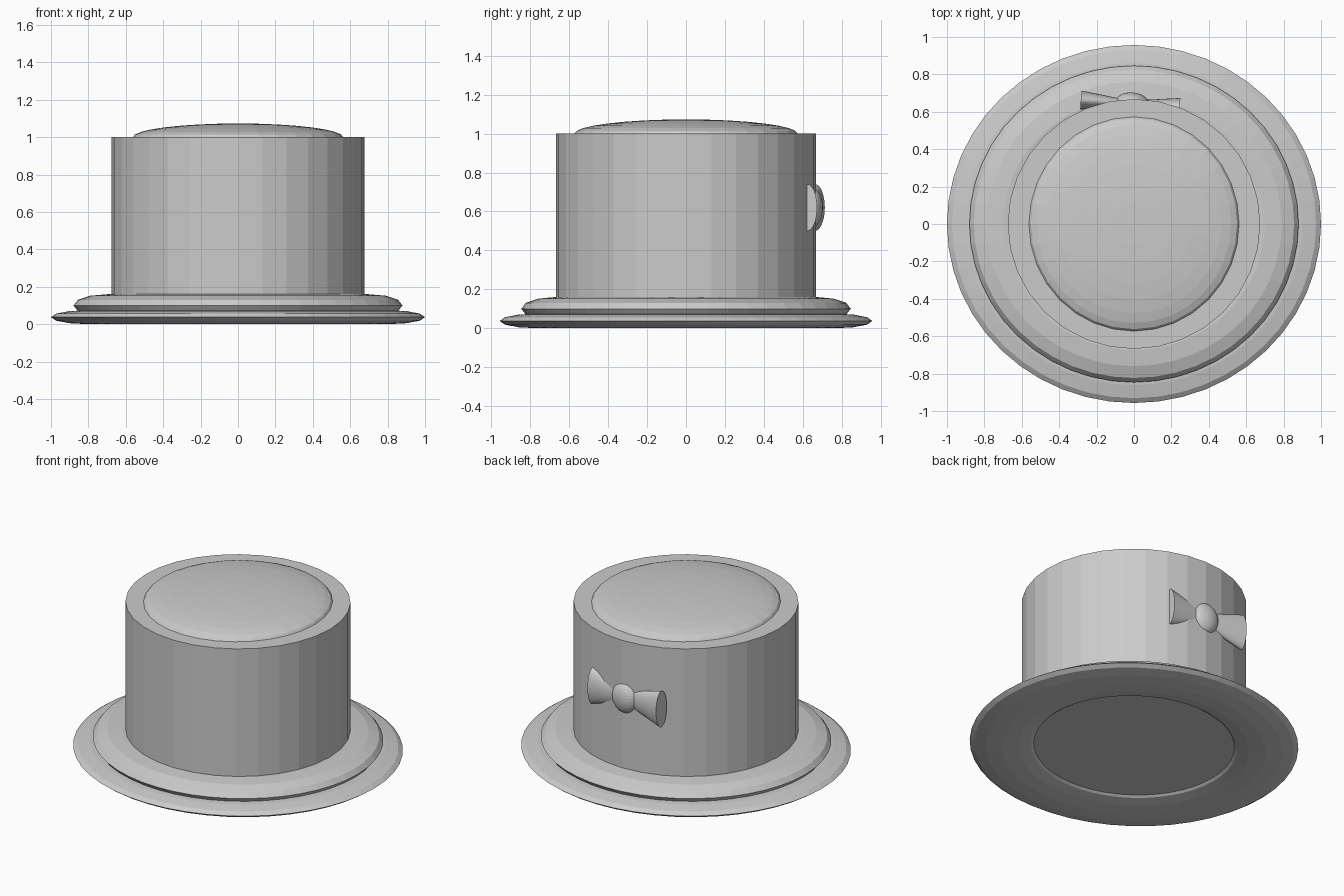
import bpy
from math import pi, radians

if "Cube" in bpy.data.objects:
    bpy.data.objects.remove(bpy.data.objects["Cube"])


def finish(name, scale=(1, 1, 1)):
    ob = bpy.context.object
    ob.name = name
    ob.scale = scale
    return ob


def brim_ring(name, major, minor, z, half_height, y_scale):
    # squashed ring, slightly oval in plan
    bpy.ops.mesh.primitive_torus_add(major_segments=48, minor_segments=12,
                                     major_radius=major, minor_radius=minor,
                                     location=(0, 0, z))
    return finish(name, (1, y_scale, half_height / minor))


def ellipsoid(name, loc, radii, seg=32, rings=16):
    bpy.ops.mesh.primitive_uv_sphere_add(segments=seg, ring_count=rings,
                                         radius=1, location=loc)
    return finish(name, radii)


# Brim: wide thin ring with a smaller, thicker ring on top
brim_ring("brim", 0.80, 0.20, 0.0375, 0.0375, 0.957)
brim_ring("brim_roll", 0.70, 0.18, 0.10, 0.06, 0.962)

# Crown: flat-sided cylinder, its base closes the hole in the brim
bottom, top = 0.03, 1.0
bpy.ops.mesh.primitive_cylinder_add(vertices=32, radius=1, depth=top - bottom,
                                    location=(0, 0, (top + bottom) / 2))
finish("crown", (0.675, 0.668, 1))

# Shallow dome on the crown
ellipsoid("crown_dome", (0, 0, 1.0), (0.562, 0.573, 0.073))

# Bow on the back: two flared loops and a round knot, turned a little
bow = (-0.02, 0.643, 0.62)
tilt = radians(-4.3)
length = 0.265
for name, side in (("bow_loop_left", -1), ("bow_loop_right", 1)):
    bpy.ops.mesh.primitive_cone_add(vertices=32, radius1=0.12, radius2=0.04,
                                    depth=length)
    ob = finish(name)
    # lay the cone along x with its wide end outward, then squash it in y
    for v in ob.data.vertices:
        x, y, z = v.co
        v.co = (side * (length / 2 - z), side * y * 0.42, x)
    ob.location = bow
    ob.rotation_euler = (0, 0, tilt)

knot = ellipsoid("bow_knot", (-0.01, 0.648, 0.62), (0.09, 0.055, 0.10))
knot.rotation_euler = (0, 0, tilt)
